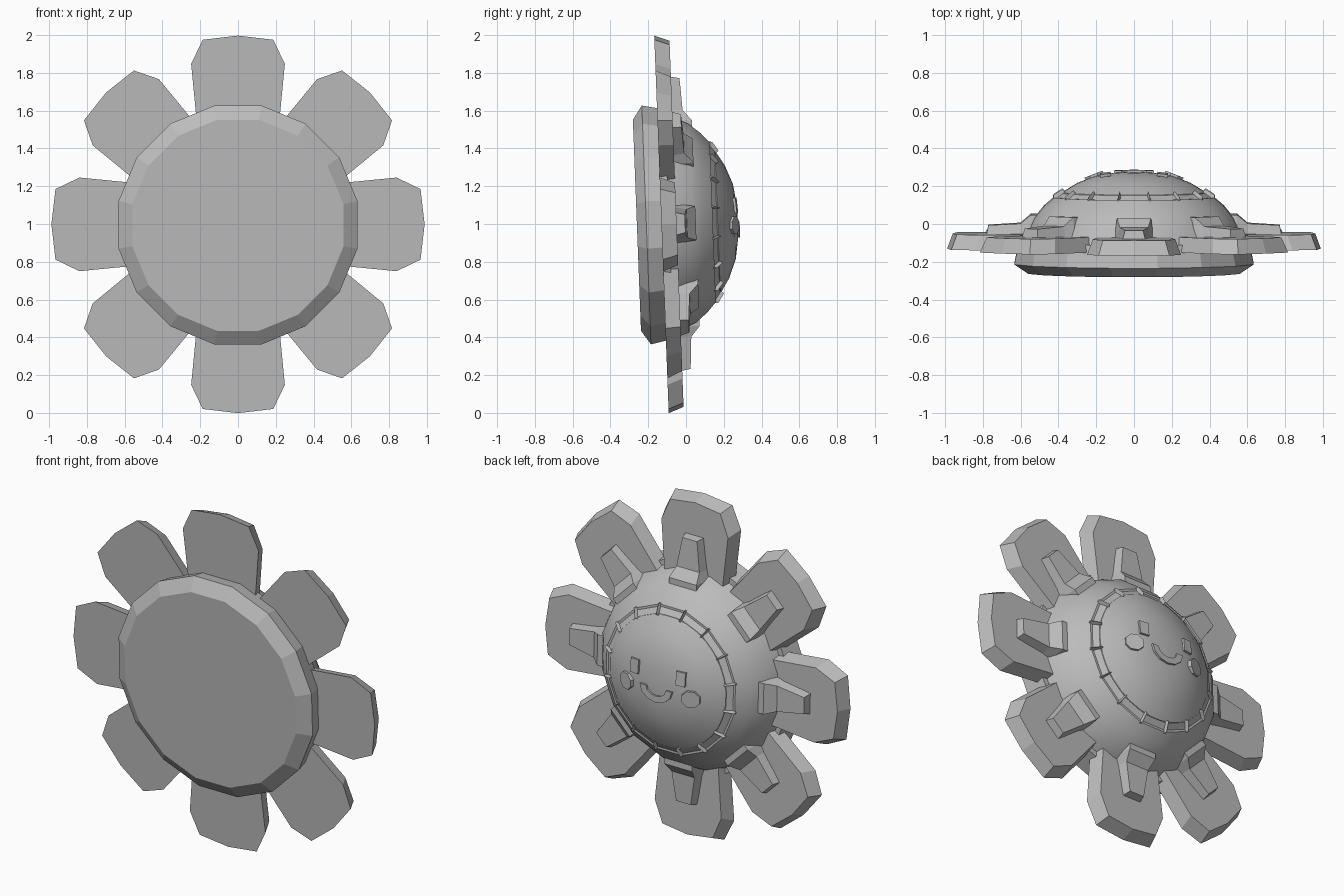
import bpy, bmesh, math
from mathutils import Matrix, Vector

if "Cube" in bpy.data.objects:
    bpy.data.objects.remove(bpy.data.objects["Cube"])

grey = bpy.data.materials.new("plain_grey")
grey.diffuse_color = (0.5, 0.5, 0.5, 1)
grey.use_nodes = True
grey.node_tree.nodes["Principled BSDF"].inputs["Base Color"].default_value = grey.diffuse_color

# Local frame: flower axis is +Z, petals lie in XY. It is then stood up facing +Y.
TILT = Matrix.Rotation(math.radians(2.2), 4, 'X')
STAND = Matrix(((-1, 0, 0, 0), (0, 0, 1, 0), (0, 1, 0, 0), (0, 0, 0, 1)))
PLACE = Matrix.Translation((0, 0, 1.003)) @ TILT @ STAND


def finish(name, bm, smooth=None, local=Matrix()):
    bmesh.ops.recalc_face_normals(bm, faces=bm.faces)
    bm.transform(PLACE @ local)
    me = bpy.data.meshes.new(name)
    bm.to_mesh(me)
    bm.free()
    me.materials.append(grey)
    ob = bpy.data.objects.new(name, me)
    bpy.context.collection.objects.link(ob)
    if smooth:
        bpy.ops.object.select_all(action='DESELECT')
        ob.select_set(True)
        bpy.context.view_layer.objects.active = ob
        bpy.ops.object.shade_smooth_by_angle(angle=math.radians(smooth))
    return ob


def loft(bm, rings):
    """Skin a list of equal-length closed rings and cap both ends."""
    vs = [[bm.verts.new(p) for p in ring] for ring in rings]
    n = len(vs[0])
    for a, b in zip(vs, vs[1:]):
        for i in range(n):
            j = (i + 1) % n
            bm.faces.new((a[i], a[j], b[j], b[i]))
    bm.faces.new(vs[0][::-1])
    bm.faces.new(vs[-1])


def lathe(name, profile, sides=16, smooth=None):
    bm = bmesh.new()
    angs = [(i + 0.5) * math.tau / sides for i in range(sides)]
    loft(bm, [[(r * math.cos(a), r * math.sin(a), z) for a in angs] for r, z in profile])
    return finish(name, bm, smooth)


# Bodies of revolution
lathe("base_disc", [(.57, -.26), (.645, -.21), (.62, -.09)])
lathe("outer_dome", [(.60, -.12), (.575, -.05), (.535, .035), (.485, .095), (.43, .142), (.37, .142)], smooth=35)
lathe("face_rim", [(.42, .10), (.42, .14), (.385, .165), (.36, .165)])
FACE = [(.385, .14), (.38, .168), (.30, .217), (.20, .256), (.10, .271), (.01, .275)]
lathe("face_dome", FACE, sides=32, smooth=35)


# Petals and the ribs that tie them to the dome
def petal(angle):
    half = [(.215, .50), (.222, .58), (.248, .85), (.187, .978)]
    outline = half + [(0, 1.0)] + [(-x, y) for x, y in reversed(half)]

    def ring(z, inset):
        return [(x * (1 - inset / .25), y - inset * (y > .7), z) for x, y in outline]
    bm = bmesh.new()
    loft(bm, [ring(-.13, 0), ring(-.05, .03)])
    stretch = 1 if abs(math.sin(angle)) < .1 else .988
    finish("petal", bm, None, Matrix.Rotation(angle, 4, 'Z') @ Matrix.Scale(stretch, 4, (0, 1, 0)))


def rib(angle):
    # distance from axis, height of top, half width at top
    stations = [(.46, .052, .09), (.545, .052, .09), (.60, .005, .075), (.77, -.005, .048)]
    rings = [[(-w - .018, r, -.08), (w + .018, r, -.08), (w, r, z), (-w, r, z)] for r, z, w in stations]
    for i in (0, 1):
        rings[-1][i] = (rings[-1][i][0], .785, -.08)
    bm = bmesh.new()
    loft(bm, rings)
    finish("rib", bm, None, Matrix.Rotation(angle, 4, 'Z'))


for k in range(8):
    petal(k * math.tau / 8)
    rib(k * math.tau / 8)

# Small wedge ridges around the face rim
for k in range(16):
    bm = bmesh.new()
    loft(bm, [[(-w, r, .12), (w, r, .12), (0, r, z)] for r, z, w in
              [(.37, .17, .012), (.385, .187, .012), (.435, .155, .012)]])
    finish("rim_ridge", bm, None, Matrix.Rotation((k + .5) * math.tau / 16, 4, 'Z'))


# Face details, seated on the curved surface
def seat(x, y):
    r = math.hypot(x, y)
    for (r1, z1), (r0, z0) in zip(FACE[1:], FACE[2:]):
        if r0 <= r <= r1:
            slope = (z1 - z0) / (r1 - r0)
            z = z0 + slope * (r - r0)
            break
    normal = Vector((-slope * x / r, -slope * y / r, 1))
    return Matrix.Translation((x, y, z)) @ Vector((0, 0, 1)).rotation_difference(normal).to_matrix().to_4x4()


def plate(name, outline, where, low=-.02, high=.012):
    bm = bmesh.new()
    loft(bm, [[(x, y, z) for x, y in outline] for z in (low, high)])
    finish(name, bm, None, where)


octagon = [(.055 * math.cos((i + .5) * math.tau / 8), .05 * math.sin((i + .5) * math.tau / 8)) for i in range(8)]
for s in (-1, 1):
    plate("eye", [(-.028, -.04), (.028, -.04), (.028, .04), (-.028, .04)], seat(s * .15, .085))
    plate("cheek", octagon, seat(s * .21, -.02))

# U-shaped smile
arc = [math.pi + i * math.pi / 6 for i in range(7)]
smile = [(.105 * math.cos(a), .085 * math.sin(a)) for a in arc]
smile += [(.065 * math.cos(a), .048 * math.sin(a)) for a in reversed(arc)]
plate("smile", smile, Matrix.Translation((0, 0, .272)))
